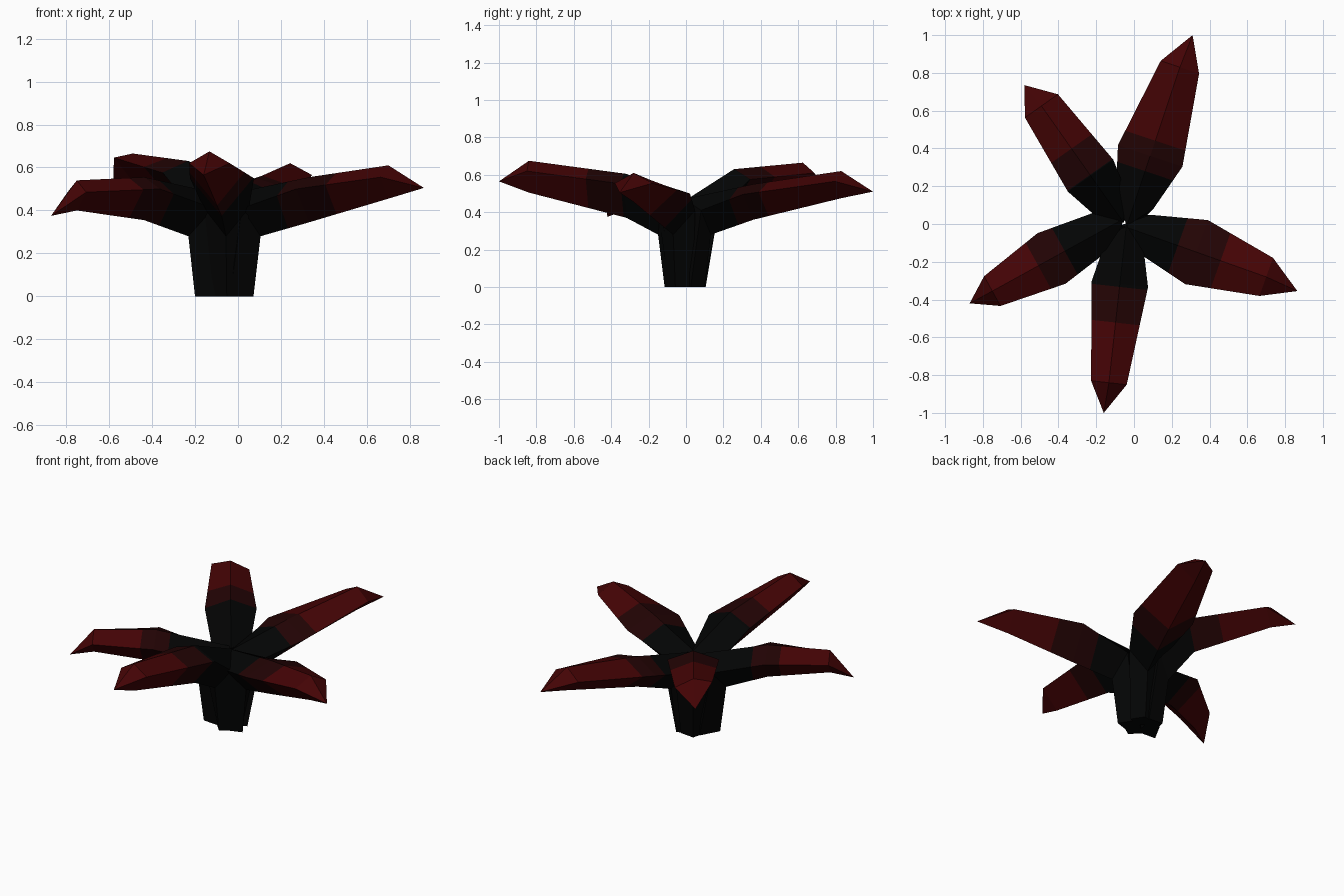
import bpy
import bmesh
from mathutils import Vector

cube = bpy.data.objects.get("Cube")
if cube:
    bpy.data.objects.remove(cube, do_unlink=True)


def make_material(name, colour):
    mat = bpy.data.materials.new(name)
    mat.use_nodes = True
    mat.diffuse_color = (*colour, 1)
    shader = mat.node_tree.nodes["Principled BSDF"]
    shader.inputs["Base Color"].default_value = (*colour, 1)
    shader.inputs["Roughness"].default_value = 0.9
    return mat


materials = [
    make_material("charcoal black", (0.001, 0.0012, 0.0012)),
    make_material("dark maroon", (0.016, 0.001, 0.0012)),
    make_material("deep red", (0.057, 0.001, 0.0014)),
]


def make_leaf(name, root, end, tip, foot, bend, ridges, keels, widths, bands,
              roll=0):
    """Bent stem and blade, lofted through kite rings and closed to a point."""
    bm = bmesh.new()
    root = Vector((*root, 0))
    end = Vector((*end, 0))
    along = (end - root).normalized()
    side = Vector((-along.y, along.x, 0))
    reach = (end - root).length

    def ring(half, ridge, shoulder, keel, lift=0):
        """Kite section; ridge, shoulder and keel are (reach, height)."""
        r, z = shoulder
        corners = [(ridge[0], 0, ridge[1]), (r, half, z + lift),
                   (keel[0], 0, keel[1]), (r, -half, z - lift)]
        return [bm.verts.new(root + along * a + side * s + Vector((0, 0, h)))
                for a, s, h in corners]

    # Upright stem
    rings = [
        ring(0.07, (0, 0), (0.05, 0), (foot, 0)),
        ring(0.105, (-0.01, 0.47), (0.12, 0.41), (foot + 0.035, 0.28)),
    ]
    # Spreading blade
    for r, top, low, half, lift in zip((bend, reach), ridges, keels, widths,
                                       (0, roll)):
        rings.append(ring(half, (r, top), (r, top - 0.055 + abs(lift)),
                          (r, low), lift))

    bm.faces.new(rings[0])
    for a, b in zip(rings, rings[1:]):
        for i in range(4):
            j = (i + 1) % 4
            bm.faces.new((a[i], a[j], b[j], b[i]))
    # Pointed end
    point = bm.verts.new(tip)
    for i in range(4):
        bm.faces.new((rings[-1][i], rings[-1][(i + 1) % 4], point))

    # Cut the colour bands across the leaf
    for r in bands:
        bmesh.ops.bisect_plane(
            bm, geom=bm.verts[:] + bm.edges[:] + bm.faces[:],
            plane_co=root + along * r, plane_no=along)
    for face in bm.faces:
        r = (face.calc_center_median() - root).dot(along)
        face.material_index = sum(r > limit for limit in bands)

    bmesh.ops.recalc_face_normals(bm, faces=bm.faces)
    mesh = bpy.data.meshes.new(name)
    bm.to_mesh(mesh)
    bm.free()
    for mat in materials:
        mesh.materials.append(mat)
    bpy.context.collection.objects.link(bpy.data.objects.new(name, mesh))


make_leaf("back_left_leaf", root=(-0.035, 0), end=(0.243, 0.83),
          tip=(0.31, 1.0, 0.51), foot=0.105, bend=0.38, ridges=(0.55, 0.62),
          keels=(0.36, 0.475), widths=(0.18, 0.107), bands=(0.295, 0.465))
make_leaf("back_right_leaf", root=(-0.06, 0.015), end=(-0.49, 0.625),
          tip=(-0.58, 0.735, 0.54), foot=0.11, bend=0.295,
          ridges=(0.63, 0.665), keels=(0.44, 0.535), widths=(0.147, 0.107),
          bands=(0.3, 0.47), roll=0.018)
make_leaf("right_leaf", root=(-0.06, 0.025), end=(-0.75, -0.355),
          tip=(-0.87, -0.42, 0.375), foot=0.16, bend=0.43,
          ridges=(0.555, 0.54), keels=(0.355, 0.4), widths=(0.153, 0.09),
          bands=(0.35, 0.51))
make_leaf("front_leaf", root=(-0.04, -0.005), end=(-0.133, -0.84),
          tip=(-0.16, -1.0, 0.565), foot=0.11, bend=0.315,
          ridges=(0.605, 0.675), keels=(0.37, 0.505), widths=(0.15, 0.095),
          bands=(0.33, 0.52))
make_leaf("left_leaf", root=(-0.06, -0.01), end=(0.7, -0.28),
          tip=(0.865, -0.355, 0.505), foot=0.14, bend=0.415,
          ridges=(0.555, 0.61), keels=(0.345, 0.455), widths=(0.18, 0.107),
          bands=(0.31, 0.55))
